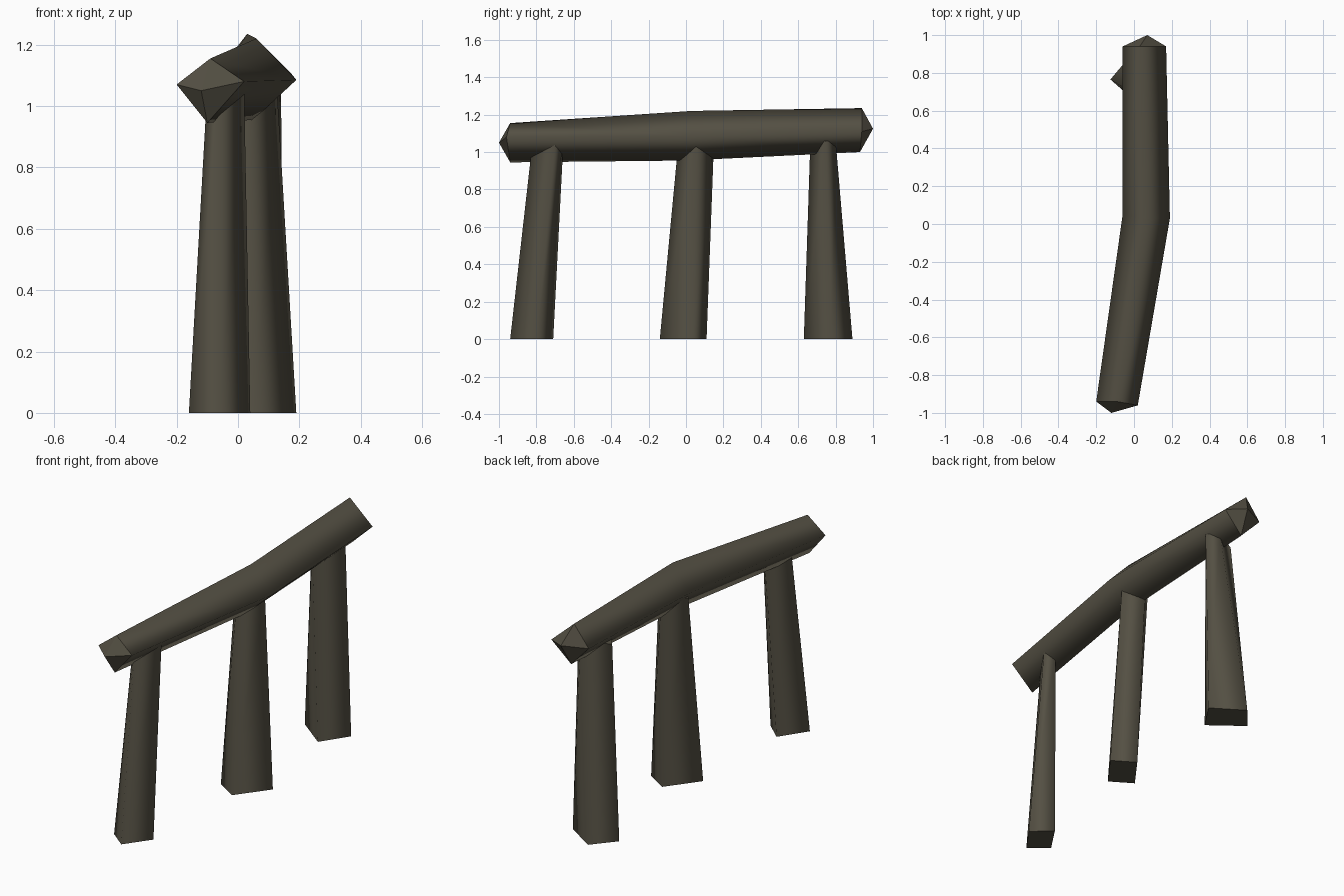
import bpy, bmesh

if "Cube" in bpy.data.objects:
    bpy.data.objects.remove(bpy.data.objects["Cube"])

mat = bpy.data.materials.new("dark weathered wood")
mat.diffuse_color = (0.088, 0.079, 0.056, 1)
mat.use_nodes = True
mat.node_tree.nodes["Principled BSDF"].inputs["Base Color"].default_value = mat.diffuse_color


def loft(name, rings, start_tip=None, end_tip=None):
    """Skin four-sided rings, closing each end flat or with a blunt point."""
    bm = bmesh.new()
    loops = [[bm.verts.new(p) for p in ring] for ring in rings]
    for a, b in zip(loops, loops[1:]):
        for i in range(4):
            j = (i + 1) % 4
            bm.faces.new((a[i], a[j], b[j], b[i])).smooth = True
    for loop, tip in ((loops[0], start_tip), (loops[-1], end_tip)):
        if tip:
            t = bm.verts.new(tip)
            for i in range(4):
                bm.faces.new((loop[i], loop[(i + 1) % 4], t))
        else:
            bm.faces.new(loop)
        for i in range(4):
            bm.edges.get((loop[i], loop[(i + 1) % 4])).smooth = False
    bmesh.ops.recalc_face_normals(bm, faces=bm.faces[:])
    me = bpy.data.meshes.new(name)
    bm.to_mesh(me)
    bm.free()
    me.materials.append(mat)
    ob = bpy.data.objects.new(name, me)
    bpy.context.collection.objects.link(ob)


# Bent beam: rings run left, top, right, bottom
loft("beam", [
    [(-.20, -.94, 1.07), (-.09, -.94, 1.155), (.02, -.96, 1.08), (-.10, -.94, .945)],
    [(-.06, .05, 1.09), (.06, .03, 1.22), (.19, .03, 1.085), (.05, .0, .955)],
    [(-.06, .94, 1.12), (.03, .94, 1.235), (.17, .94, 1.11), (.055, .93, 1.0)],
], (-.12, -1.0, 1.05), (.07, 1.0, 1.125))

# Tapered posts: base and top cross-sections
legs = {
    "front_post": ([(-.06, -.94), (.04, -.80), (-.06, -.71), (-.16, -.86)],
                   [(-.06, -.82), (.02, -.70), (-.02, -.655), (-.10, -.775)]),
    "middle_post": ([(.06, -.14), (.19, .035), (.07, .11), (-.06, -.065)],
                    [(.023, -.04), (.127, .055), (.048, .15), (-.05, .05)]),
    "back_post": ([(.05, .63), (.15, .78), (-.02, .89), (-.125, .765)],
                  [(-.01, .665), (.14, .745), (.09, .80), (-.05, .72)]),
}
for name, (base, top) in legs.items():
    loft(name, [[(x, y, 0) for x, y in base], [(x, y, 1.06) for x, y in top]])
